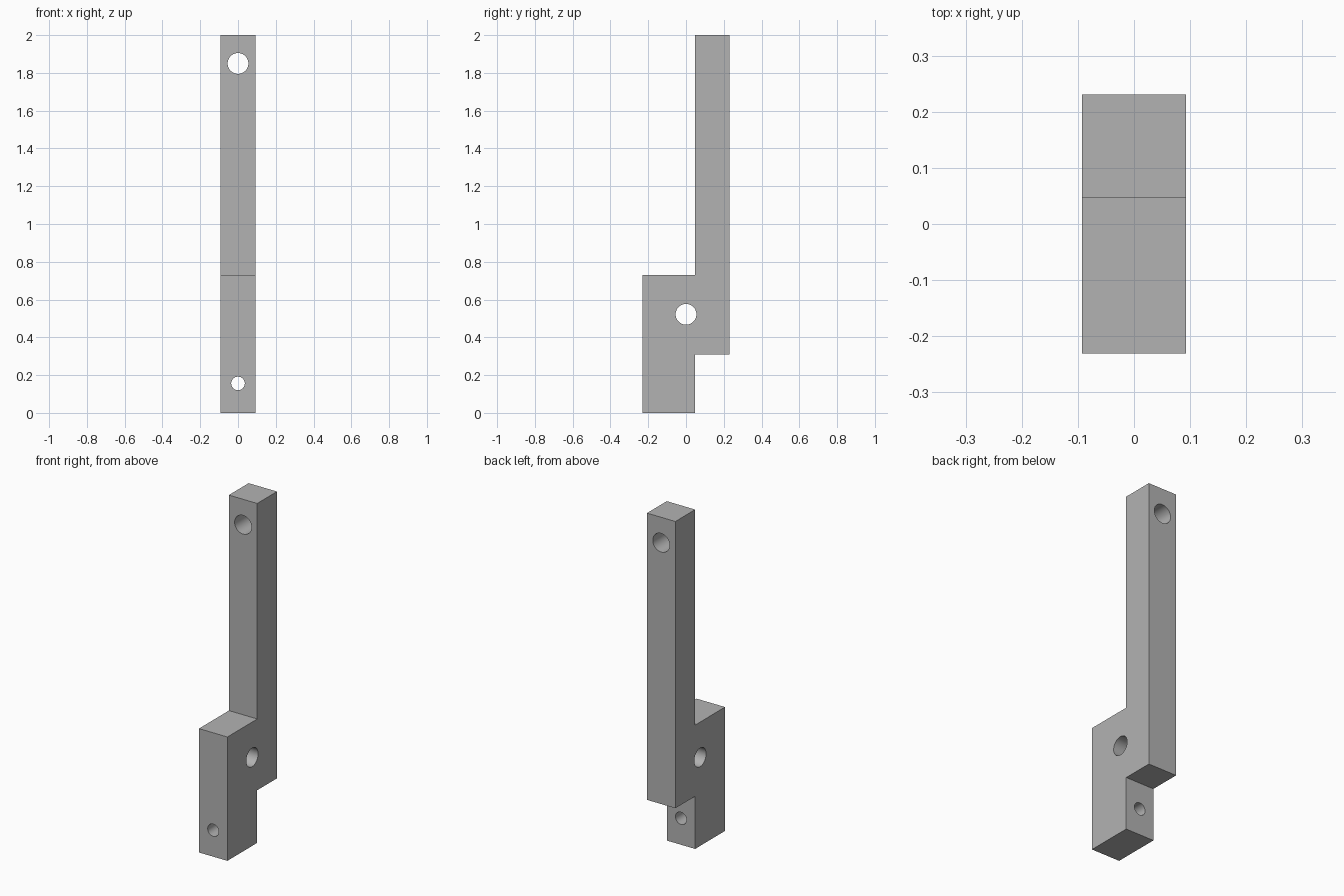
import bpy, bmesh
from math import pi, radians

if "Cube" in bpy.data.objects:
    bpy.data.objects.remove(bpy.data.objects["Cube"], do_unlink=True)

HALF_W = 0.0925   # half thickness in x
DEPTH = 0.231     # half depth in y
STEP = 0.047      # plane where the arm meets the lower block

# Plain grey material
GREY = (0.45, 0.45, 0.45, 1)
mat = bpy.data.materials.new("plain grey")
mat.use_nodes = True
mat.diffuse_color = GREY
mat.node_tree.nodes["Principled BSDF"].inputs["Base Color"].default_value = GREY

# Stepped side profile (y, z), extruded across x
profile = [(-DEPTH, 0), (STEP, 0), (STEP, 0.31), (DEPTH, 0.31),
           (DEPTH, 2), (STEP, 2), (STEP, 0.73), (-DEPTH, 0.73)]
bm = bmesh.new()
side = bm.faces.new([bm.verts.new((-HALF_W, y, z)) for y, z in profile])
extruded = bmesh.ops.extrude_face_region(bm, geom=[side])["geom"]
bmesh.ops.translate(bm, vec=(2 * HALF_W, 0, 0),
                    verts=[v for v in extruded if isinstance(v, bmesh.types.BMVert)])
bmesh.ops.recalc_face_normals(bm, faces=bm.faces)
mesh = bpy.data.meshes.new("stepped_bracket")
bm.to_mesh(mesh)
bm.free()
bracket = bpy.data.objects.new("stepped_bracket", mesh)
bpy.context.collection.objects.link(bracket)
mesh.materials.append(mat)


def drill(name, radius, location, rotation):
    """Cut a round through hole in the bracket."""
    bpy.ops.mesh.primitive_cylinder_add(vertices=48, radius=radius, depth=1,
                                        location=location, rotation=rotation)
    cutter = bpy.context.object
    cutter.name = name
    cutter.hide_render = True
    cutter.data.materials.append(mat)
    mod = bracket.modifiers.new(name, 'BOOLEAN')
    mod.operation = 'DIFFERENCE'
    mod.solver = 'EXACT'
    mod.object = cutter
    bpy.context.view_layer.objects.active = bracket
    bpy.ops.object.modifier_apply(modifier=name)
    bpy.data.objects.remove(cutter, do_unlink=True)


# Two holes front to back, one side to side
drill("top_hole", 0.055, (0, 0, 1.85), (pi / 2, 0, 0))
drill("bottom_hole", 0.036, (0, 0, 0.156), (pi / 2, 0, 0))
drill("cross_hole", 0.055, (0, 0, 0.522), (0, pi / 2, 0))

# Smooth hole walls, sharp outer edges
bpy.ops.object.select_all(action='DESELECT')
bracket.select_set(True)
bpy.context.view_layer.objects.active = bracket
bpy.ops.object.shade_smooth_by_angle(angle=radians(30))
